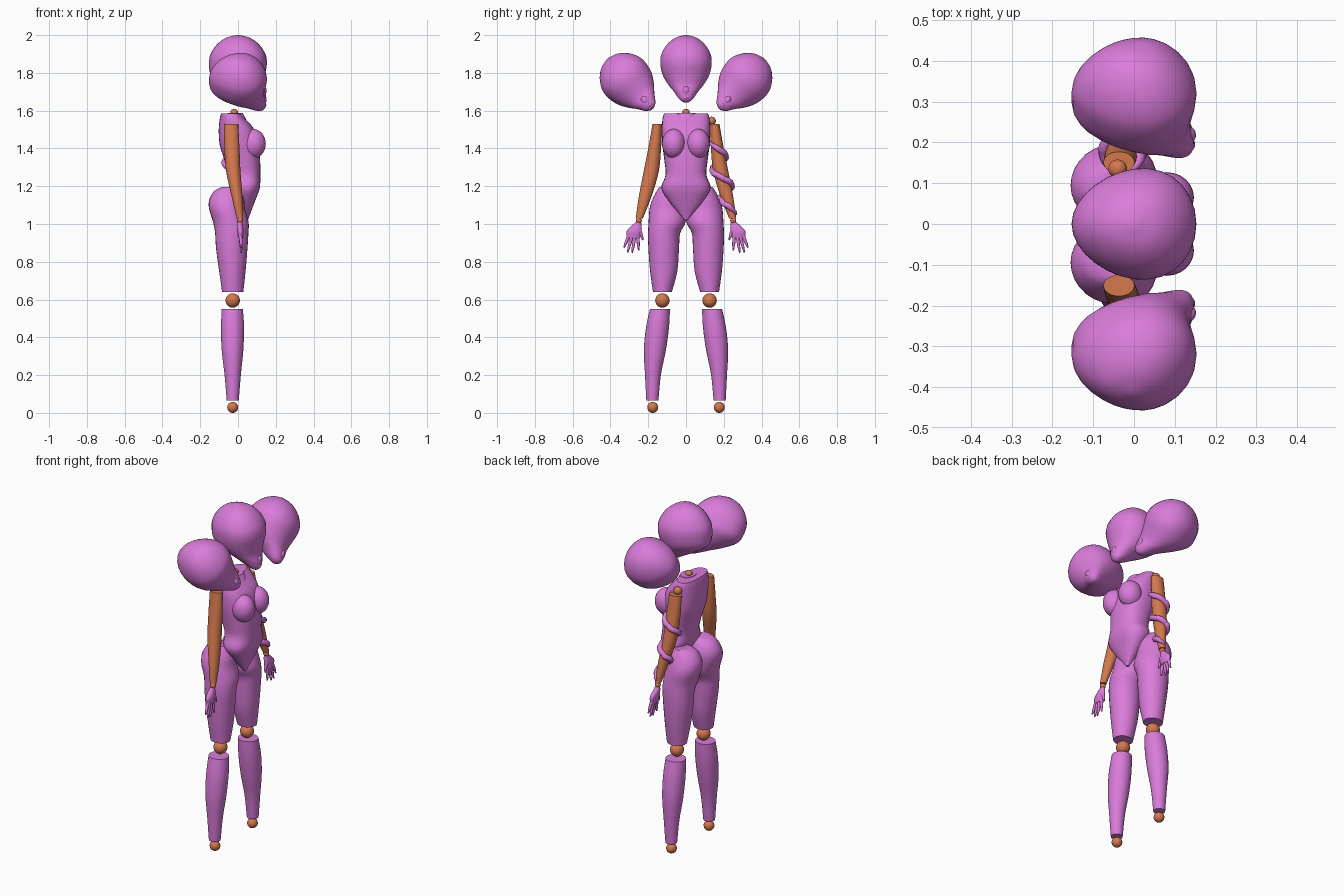
import bpy, bmesh, math
from mathutils import Vector, Matrix

if "Cube" in bpy.data.objects:
    bpy.data.objects.remove(bpy.data.objects["Cube"])


def make_material(name, colour):
    mat = bpy.data.materials.new(name)
    mat.use_nodes = True
    mat.diffuse_color = (*colour, 1)
    mat.node_tree.nodes["Principled BSDF"].inputs["Base Color"].default_value = (*colour, 1)
    return mat


SKIN = make_material("orchid shell", (0.70, 0.20, 0.70))
JOINT = make_material("orange joint", (0.66, 0.19, 0.075))


def finish(name, bm, material):
    """Turn a bmesh into a smooth shaded object."""
    bmesh.ops.recalc_face_normals(bm, faces=bm.faces)
    mesh = bpy.data.meshes.new(name)
    bm.to_mesh(mesh)
    bm.free()
    mesh.materials.append(material)
    obj = bpy.data.objects.new(name, mesh)
    bpy.context.collection.objects.link(obj)
    bpy.ops.object.select_all(action="DESELECT")
    obj.select_set(True)
    bpy.context.view_layer.objects.active = obj
    bpy.ops.object.shade_smooth_by_angle(angle=math.radians(40))
    return obj


def spline(rows, steps=4):
    """Catmull-Rom interpolation between cross-section rows."""
    rows = [Vector(r) for r in rows]
    result = []
    for i in range(len(rows) - 1):
        a, b = rows[max(i - 1, 0)], rows[i]
        c, d = rows[i + 1], rows[min(i + 2, len(rows) - 1)]
        for k in range(steps):
            t = k / steps
            result.append(b + (c - a) * t / 2 + (a * 2 - b * 5 + c * 4 - d) * t * t / 2
                          + (b * 3 - a - c * 3 + d) * t ** 3 / 2)
    return result + [rows[-1]]


def loft(name, rows, material=SKIN, side=1, taper=0, square=1, sides=28):
    """Skin oval sections given as (height, centre x, radius x, centre y, radius y)."""
    bm = bmesh.new()
    rings = []
    for z, cx, rx, cy, ry in spline(rows):
        ring = []
        for k in range(sides):
            a = math.tau * k / sides
            c, s = math.cos(a), math.sin(a)
            px = math.copysign(abs(c) ** square, c) * rx
            py = math.copysign(abs(s) ** square, s) * ry * (1 + taper * c)
            ring.append(bm.verts.new((cx + px, side * (cy + py), z)))
        rings.append(ring)
    for low, high in zip(rings, rings[1:]):
        for k in range(sides):
            n = (k + 1) % sides
            bm.faces.new((low[k], low[n], high[n], high[k]))
    bm.faces.new(rings[0])
    bm.faces.new(rings[-1])
    return finish(name, bm, material)


def ball(name, centre, radii, material=JOINT):
    bm = bmesh.new()
    matrix = Matrix.Translation(centre) @ Matrix.Diagonal((*radii, 1))
    bmesh.ops.create_uvsphere(bm, u_segments=24, v_segments=16, radius=1, matrix=matrix)
    return finish(name, bm, material)


def tube(name, points, radii, material=SKIN):
    """Round tube along a path, with one radius for each point."""
    curve = bpy.data.curves.new(name, "CURVE")
    curve.dimensions = "3D"
    curve.bevel_depth = 1
    curve.bevel_resolution = 2
    curve.use_fill_caps = True
    line = curve.splines.new("POLY")
    line.points.add(len(points) - 1)
    for p, co, r in zip(line.points, points, radii):
        p.co = (*co, 1)
        p.radius = r
    for p in line.points:
        p.radius = max(p.radius, 0.002)
    curve.materials.append(material)
    obj = bpy.data.objects.new(name, curve)
    bpy.context.collection.objects.link(obj)
    return obj


# Three heads: egg-shaped skull narrowing to a forward chin, with a small nose
HEAD = [(-0.207, 0.115, 0.012, 0, 0.01), (-0.19, 0.105, 0.04, 0, 0.035),
        (-0.15, 0.07, 0.077, 0, 0.063), (-0.11, 0.03, 0.108, 0, 0.095),
        (-0.06, 0.0, 0.143, 0, 0.123), (0, 0, 0.153, 0, 0.135),
        (0.05, 0, 0.145, 0, 0.129), (0.1, 0, 0.112, 0, 0.1),
        (0.135, 0, 0.065, 0, 0.058), (0.15, 0, 0.01, 0, 0.01)]
for label, y, z, tilt in (("centre", 0, 1.85, 0), ("right", -0.315, 1.763, 42), ("left", 0.315, 1.763, -42)):
    parts = (loft(label + "_head", HEAD, taper=0.15),
             ball(label + "_nose", (0.125, 0, -0.145), (0.027, 0.022, 0.028), SKIN),
             ball(label + "_lips", (0.128, 0, -0.18), (0.022, 0.024, 0.014), SKIN))
    for part in parts:
        part.location = (0, y, z)
        part.rotation_euler.x = math.radians(tilt)

# Torso running down to a pointed front
loft("torso", [(1.02, 0.045, 0.008, 0, 0.008), (1.06, 0.042, 0.025, 0, 0.04),
               (1.12, 0.04, 0.05, 0, 0.09), (1.19, 0.035, 0.08, 0, 0.13),
               (1.26, 0.033, 0.085, 0, 0.108), (1.34, 0.022, 0.095, 0, 0.115),
               (1.42, 0.006, 0.103, 0, 0.125), (1.5, -0.008, 0.094, 0, 0.128),
               (1.56, -0.03, 0.066, 0, 0.124), (1.585, -0.04, 0.05, 0, 0.115)], square=0.8)
loft("collar", [(1.53, 0.0, 0.055, 0, 0.05), (1.56, -0.008, 0.048, 0, 0.056),
                (1.588, -0.015, 0.04, 0, 0.05)])
ball("neck_joint", (-0.02, 0, 1.59), (0.02, 0.02, 0.02))
ball("left_shoulder_joint", (-0.04, 0.135, 1.545), (0.023, 0.023, 0.023))

ARM = [(1.03, 0.01, 0.017, 0.247, 0.019), (1.15, -0.006, 0.029, 0.215, 0.034),
       (1.28, -0.025, 0.038, 0.184, 0.04), (1.4, -0.032, 0.04, 0.166, 0.034),
       (1.53, -0.037, 0.038, 0.151, 0.026)]
THIGH = [(0.64, -0.028, 0.056, 0.125, 0.05), (0.75, -0.03, 0.07, 0.118, 0.072),
         (0.87, -0.033, 0.083, 0.118, 0.081), (0.95, -0.033, 0.088, 0.116, 0.085),
         (1.01, -0.038, 0.094, 0.1, 0.098), (1.08, -0.058, 0.095, 0.097, 0.096),
         (1.13, -0.06, 0.092, 0.092, 0.086), (1.175, -0.055, 0.07, 0.09, 0.065),
         (1.195, -0.045, 0.04, 0.095, 0.045)]
SHIN = [(0.065, -0.028, 0.032, 0.178, 0.032), (0.2, -0.028, 0.043, 0.175, 0.042),
        (0.33, -0.029, 0.057, 0.165, 0.058), (0.45, -0.029, 0.061, 0.151, 0.061),
        (0.55, -0.03, 0.056, 0.138, 0.053)]
PALM = [(0.925, 0.013, 0.012, 0.277, 0.033), (0.96, 0.013, 0.017, 0.275, 0.04),
        (0.99, 0.01, 0.016, 0.262, 0.027), (1.01, 0.01, 0.011, 0.252, 0.014)]
# Each finger: root y, root z, tip y, tip z
FINGERS = [(0.302, 0.94, 0.328, 0.875), (0.287, 0.935, 0.309, 0.85),
           (0.271, 0.935, 0.285, 0.848), (0.256, 0.94, 0.25, 0.86),
           (0.245, 0.97, 0.228, 0.915)]

# Paired body parts
for label, side in (("right", -1), ("left", 1)):
    ball(label + "_breast", (0.08, side * 0.065, 1.425), (0.067, 0.062, 0.078), SKIN)
    loft(label + "_arm", ARM, JOINT, side)
    ball(label + "_wrist_joint", (0.01, side * 0.25, 1.018), (0.016, 0.016, 0.016))
    loft(label + "_palm", PALM, SKIN, side)
    for i, (y, z, tip_y, tip_z) in enumerate(FINGERS):
        root, tip = Vector((0.013, side * y, z)), Vector((0.018, side * tip_y, tip_z))
        tube(f"{label}_finger_{i + 1}", [root, root.lerp(tip, 0.6), tip], [0.01, 0.008, 0.004])
    loft(label + "_thigh", THIGH, SKIN, side)
    ball(label + "_knee_joint", (-0.028, side * 0.125, 0.595), (0.038, 0.038, 0.038))
    loft(label + "_shin", SHIN, SKIN, side)
    ball(label + "_ankle_joint", (-0.028, side * 0.176, 0.029), (0.029, 0.029, 0.029))

# Band spiralling down the left arm
sections = spline(ARM)
path, widths = [], []
COUNT = 80
for i in range(COUNT + 1):
    t = i / COUNT
    turn = t * 5 * math.pi
    z = 1.44 - 0.39 * t
    _, cx, rx, cy, ry = min(sections, key=lambda row: abs(row[0] - z))
    path.append((cx + rx * 1.12 * math.sin(turn), cy - ry * 1.12 * math.cos(turn), z))
    widths.append(0.016 * min(1, 0.25 + 8 * t * (1 - t)))
tube("arm_band", path, widths)
